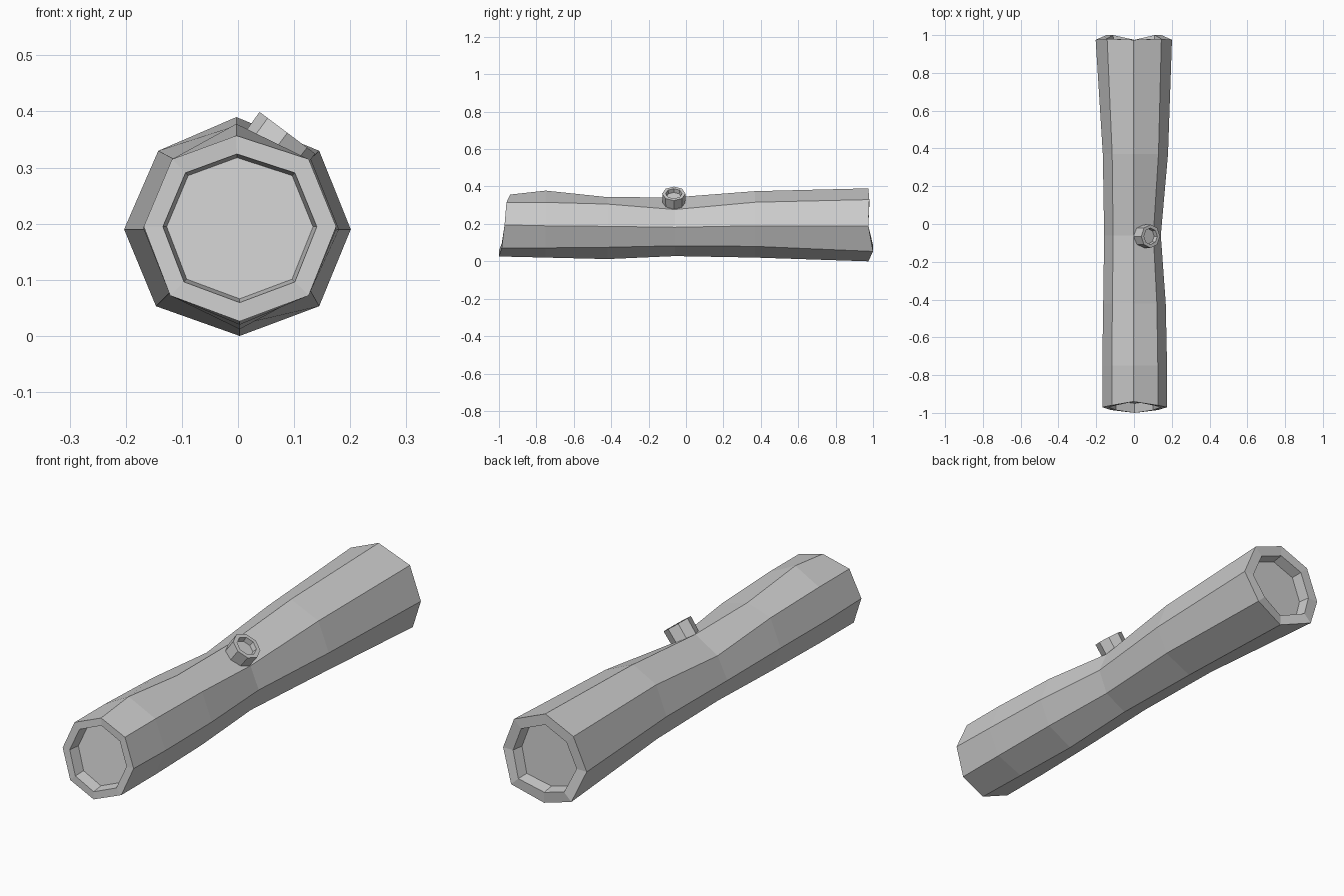
import bpy, bmesh
from math import cos, sin, pi
from mathutils import Vector

if "Cube" in bpy.data.objects:
    bpy.data.objects.remove(bpy.data.objects["Cube"])


def loft(name, rings):
    """Skin closed rings of points and cap both ends."""
    bm = bmesh.new()
    loops = [[bm.verts.new(p) for p in ring] for ring in rings]
    n = len(rings[0])
    for a, b in zip(loops, loops[1:]):
        for i in range(n):
            j = (i + 1) % n
            bm.faces.new((a[i], a[j], b[j], b[i]))
    bm.faces.new(loops[0])
    bm.faces.new(loops[-1])
    bmesh.ops.recalc_face_normals(bm, faces=bm.faces)
    mesh = bpy.data.meshes.new(name)
    bm.to_mesh(mesh)
    bm.free()
    obj = bpy.data.objects.new(name, mesh)
    bpy.context.collection.objects.link(obj)
    return obj


def section(y, left, right, bottom, lower, mid, upper, top, shifts=(0,) * 8):
    """Uneven octagon; shifts tilt single corners along the log."""
    pts = [(right, mid), (right * .72, upper), (-.003, top), (left * .7, upper),
           (left, mid), (left * .72, lower), (.003, bottom), (right * .72, lower)]
    return [Vector((x, y + s, z)) for (x, z), s in zip(pts, shifts)]


def inset(ring, scale, depth):
    """Shrink a ring about its middle and move it along the log."""
    c = sum(ring, Vector()) / len(ring)
    return [Vector((c.x + (p.x - c.x) * scale, p.y + depth, c.z + (p.z - c.z) * scale))
            for p in ring]


# hollow-ended log with a narrow waist
front_tilt = (0, .01, .03, .01, 0, -.015, -.03, -.015)
back_tilt = (-.005, 0, -.005, 0, -.005, .02, -.005, .02)
body = [
    section(-.97, -.168, .175, .026, .072, .195, .315, .357, front_tilt),
    section(-.75, -.168, .175, .020, .072, .190, .315, .378),
    section(-.42, -.163, .168, .012, .075, .187, .306, .343),
    section(-.06, -.158, .142, .028, .083, .182, .277, .342),
    section(.37, -.165, .180, .020, .080, .190, .316, .375),
    section(.98, -.203, .201, .000, .053, .190, .330, .390, back_tilt),
]
front_end = [inset(body[0], .76, .05), inset(body[0], .80, 0)]
back_end = [inset(body[-1], .76, 0), inset(body[-1], .72, -.05)]
loft("log", front_end + body + back_end)

# cut branch stub with a recessed end
axis = Vector((.6, 0, .8))
side = Vector((.8, 0, -.6))
tip = Vector((.088, -.065, .362))


def stub_ring(radius, offset):
    return [tip + axis * offset + side * (radius * cos(i * pi / 4))
            + Vector((0, radius * sin(i * pi / 4), 0)) for i in range(8)]


loft("branch_stub", [stub_ring(.06, -.1), stub_ring(.062, 0),
                     stub_ring(.044, 0), stub_ring(.040, -.022)])
